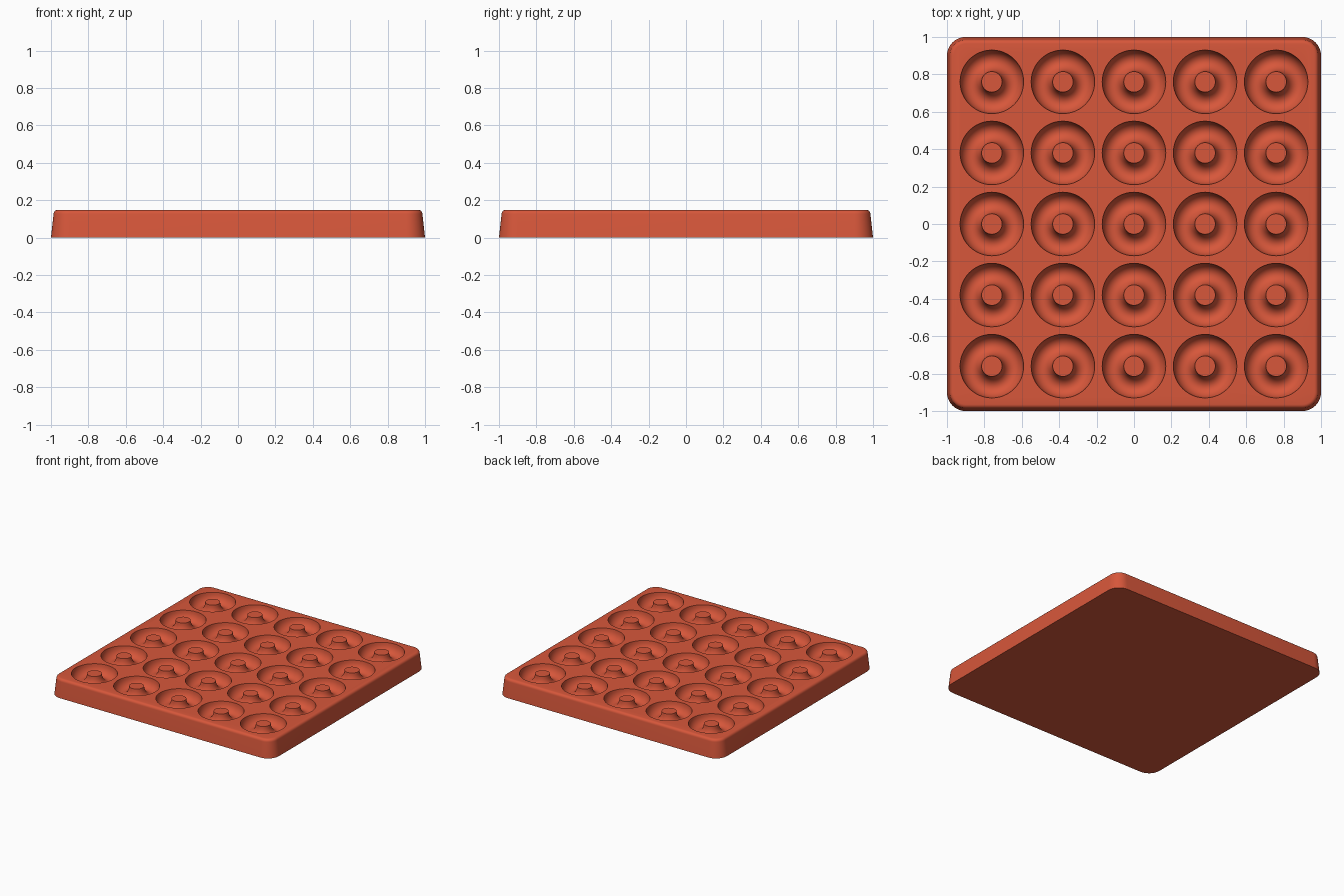
import bpy, bmesh
from math import cos, sin, pi, radians

if "Cube" in bpy.data.objects:
    bpy.data.objects.remove(bpy.data.objects["Cube"], do_unlink=True)

HEIGHT = 0.148
PITCH = 0.38
OUTER, INNER, DEPTH = 0.17, 0.055, 0.075

mat = bpy.data.materials.new("terracotta red")
mat.use_nodes = True
colour = (0.68, 0.095, 0.043, 1)
mat.diffuse_color = colour
mat.node_tree.nodes["Principled BSDF"].inputs["Base Color"].default_value = colour


def make_object(name, bm):
    bmesh.ops.recalc_face_normals(bm, faces=bm.faces)
    mesh = bpy.data.meshes.new(name)
    bm.to_mesh(mesh)
    bm.free()
    mesh.materials.append(mat)
    obj = bpy.data.objects.new(name, mesh)
    bpy.context.collection.objects.link(obj)
    return obj


def bridge(bm, a, b):
    for i in range(len(a)):
        j = (i + 1) % len(a)
        bm.faces.new((a[i], a[j], b[j], b[i]))


def rounded_square(bm, half, radius, z, steps=10):
    ring = []
    for corner in range(4):
        sx = 1 if corner in (0, 3) else -1
        sy = 1 if corner < 2 else -1
        for s in range(steps + 1):
            a = (corner + s / steps) * pi / 2
            ring.append(bm.verts.new((sx * (half - radius) + radius * cos(a),
                                      sy * (half - radius) + radius * sin(a), z)))
    return ring


# Tray body: tapered rounded slab with a soft top edge
bm = bmesh.new()
fillet = 0.022
top_half = 0.986
levels = [(1.0, 0)]
for s in range(6):
    a = s / 5 * pi / 2
    levels.append((top_half - fillet * (1 - cos(a)), HEIGHT - fillet * (1 - sin(a))))
rings = [rounded_square(bm, h, 0.1 - (1 - h), z) for h, z in levels]
for lower, upper in zip(rings, rings[1:]):
    bridge(bm, lower, upper)
bm.faces.new(rings[0])
bm.faces.new(rings[-1])
tray = make_object("tray", bm)

# Ring-shaped cutters: half-round groove section swept around each centre peg
bm = bmesh.new()
mid, half_width = (OUTER + INNER) / 2, (OUTER - INNER) / 2
section = [(OUTER, HEIGHT + 0.05)]
for s in range(13):
    a = s / 12 * pi
    section.append((mid + half_width * cos(a), HEIGHT - DEPTH * sin(a)))
section.append((INNER, HEIGHT + 0.05))
SIDES = 48
for ix in range(-2, 3):
    for iy in range(-2, 3):
        loops = []
        for k in range(SIDES):
            a = 2 * pi * k / SIDES
            loops.append([bm.verts.new((ix * PITCH + r * cos(a), iy * PITCH + r * sin(a), z))
                          for r, z in section])
        for k in range(SIDES):
            bridge(bm, loops[k], loops[(k + 1) % SIDES])
cutter = make_object("groove_cutter", bm)
cutter.hide_render = True

# Carve the moulds
cut = tray.modifiers.new("grooves", "BOOLEAN")
cut.operation = "DIFFERENCE"
cut.solver = "EXACT"
cut.object = cutter
bpy.ops.object.select_all(action="DESELECT")
bpy.context.view_layer.objects.active = tray
tray.select_set(True)
bpy.ops.object.modifier_apply(modifier=cut.name)
bpy.data.objects.remove(cutter, do_unlink=True)
bpy.ops.object.shade_smooth_by_angle(angle=radians(35))
